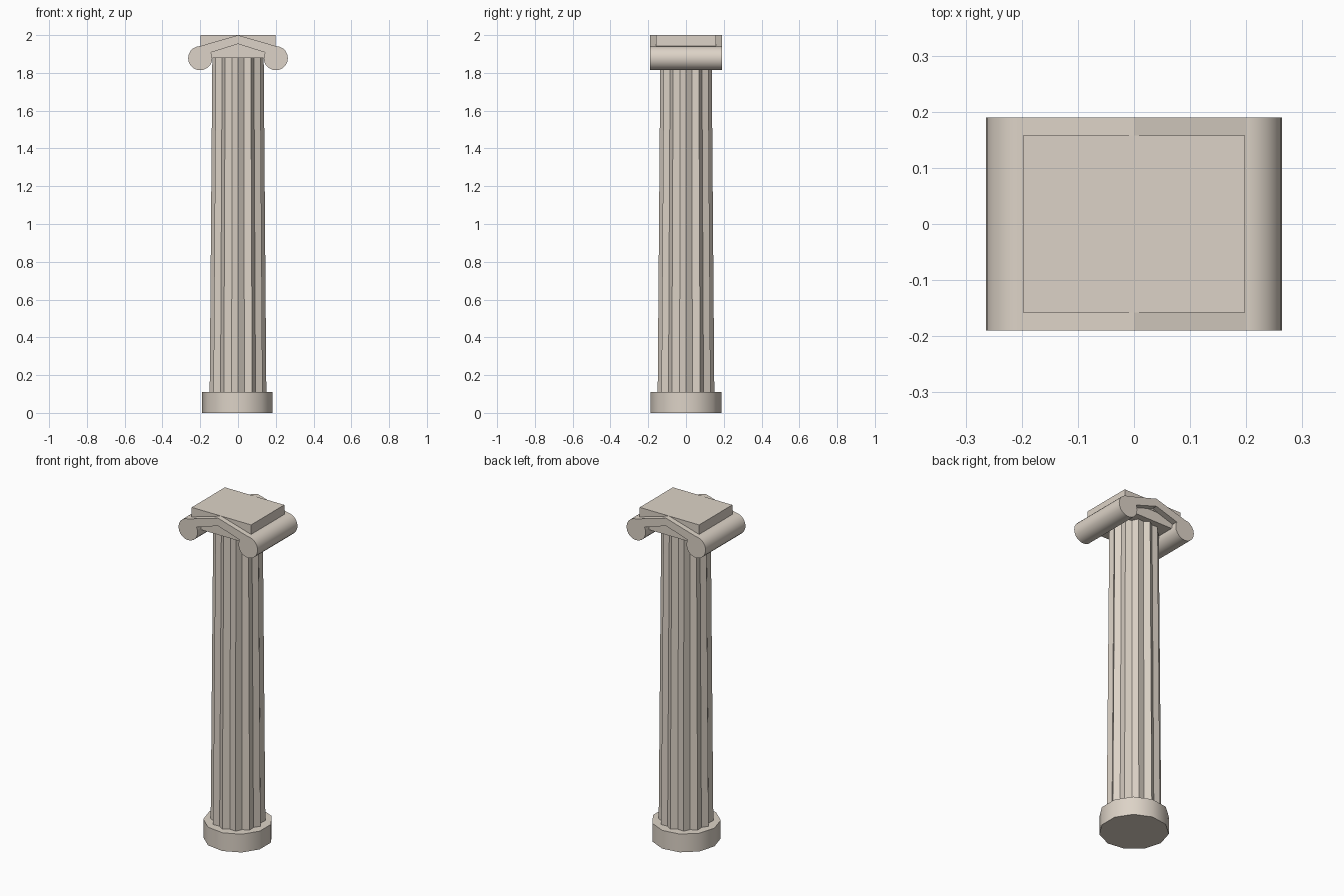
import bpy, bmesh, math

if "Cube" in bpy.data.objects:
    bpy.data.objects.remove(bpy.data.objects["Cube"])


def make_object(name, rings, smooth=None):
    """Loft matching closed rings of points and cap both ends."""
    bm = bmesh.new()
    loops = [[bm.verts.new(p) for p in ring] for ring in rings]
    n = len(loops[0])
    for a, b in zip(loops, loops[1:]):
        for i in range(n):
            j = (i + 1) % n
            bm.faces.new((a[i], a[j], b[j], b[i]))
    bm.faces.new(loops[0])
    bm.faces.new(loops[-1])
    bmesh.ops.recalc_face_normals(bm, faces=bm.faces)
    mesh = bpy.data.meshes.new(name)
    bm.to_mesh(mesh)
    bm.free()
    obj = bpy.data.objects.new(name, mesh)
    bpy.context.collection.objects.link(obj)
    if smooth:
        bpy.ops.object.select_all(action='DESELECT')
        obj.select_set(True)
        bpy.context.view_layer.objects.active = obj
        bpy.ops.object.shade_smooth_by_angle(angle=math.radians(smooth))
    stone = bpy.data.materials.get("stone") or bpy.data.materials.new("stone")
    stone.diffuse_color = (0.72, 0.65, 0.57, 1)
    stone.use_nodes = True
    stone.node_tree.nodes["Principled BSDF"].inputs["Base Color"].default_value = stone.diffuse_color
    mesh.materials.append(stone)
    return obj


def circle(n, radius, start=0.0):
    return [(radius * math.cos(start + math.tau * i / n),
             radius * math.sin(start + math.tau * i / n)) for i in range(n)]


def along_y(name, profile, half_depth, smooth=None):
    """Extrude an x/z profile symmetrically front to back."""
    rings = [[(x, y, z) for x, z in profile] for y in (-half_depth, half_depth)]
    return make_object(name, rings, smooth)


# Round base drum
drum = circle(11, 0.19, math.pi)
make_object("base", [[(x, y, z) for x, y in drum] for z in (0, 0.11)], 40)


# Tapered shaft with twelve V-shaped flutes
def fluted_ring(radius, z):
    ring = []
    for i in range(24):
        r = radius * (1.0 if i % 2 == 0 else 0.875)
        a = math.tau * i / 24
        ring.append((r * math.cos(a), r * math.sin(a), z))
    return ring


make_object("fluted_shaft", [fluted_ring(0.15, 0.11), fluted_ring(0.136, 1.885)])

# Scroll rolls on both sides of the capital
for side, sign in (("left", -1), ("right", 1)):
    roll = [(sign * 0.2 + x, 1.878 + z) for x, z in circle(20, 0.064)]
    along_y(side + "_scroll", roll, 0.19, 40)

# Peaked band joining the scrolls
along_y("capital_band", [(-0.2, 1.942), (0, 2.0), (0.2, 1.942),
                         (0.143, 1.908), (0, 1.953), (-0.143, 1.908)], 0.19)

# Recessed block between shaft and band
along_y("capital_core", [(-0.14, 1.88), (0.14, 1.88), (0.145, 1.915),
                         (0, 1.965), (-0.145, 1.915)], 0.155)

# Flat top slab
along_y("top_slab", [(-0.198, 1.942), (0.198, 1.942), (0.198, 2.0), (-0.198, 2.0)], 0.158)
